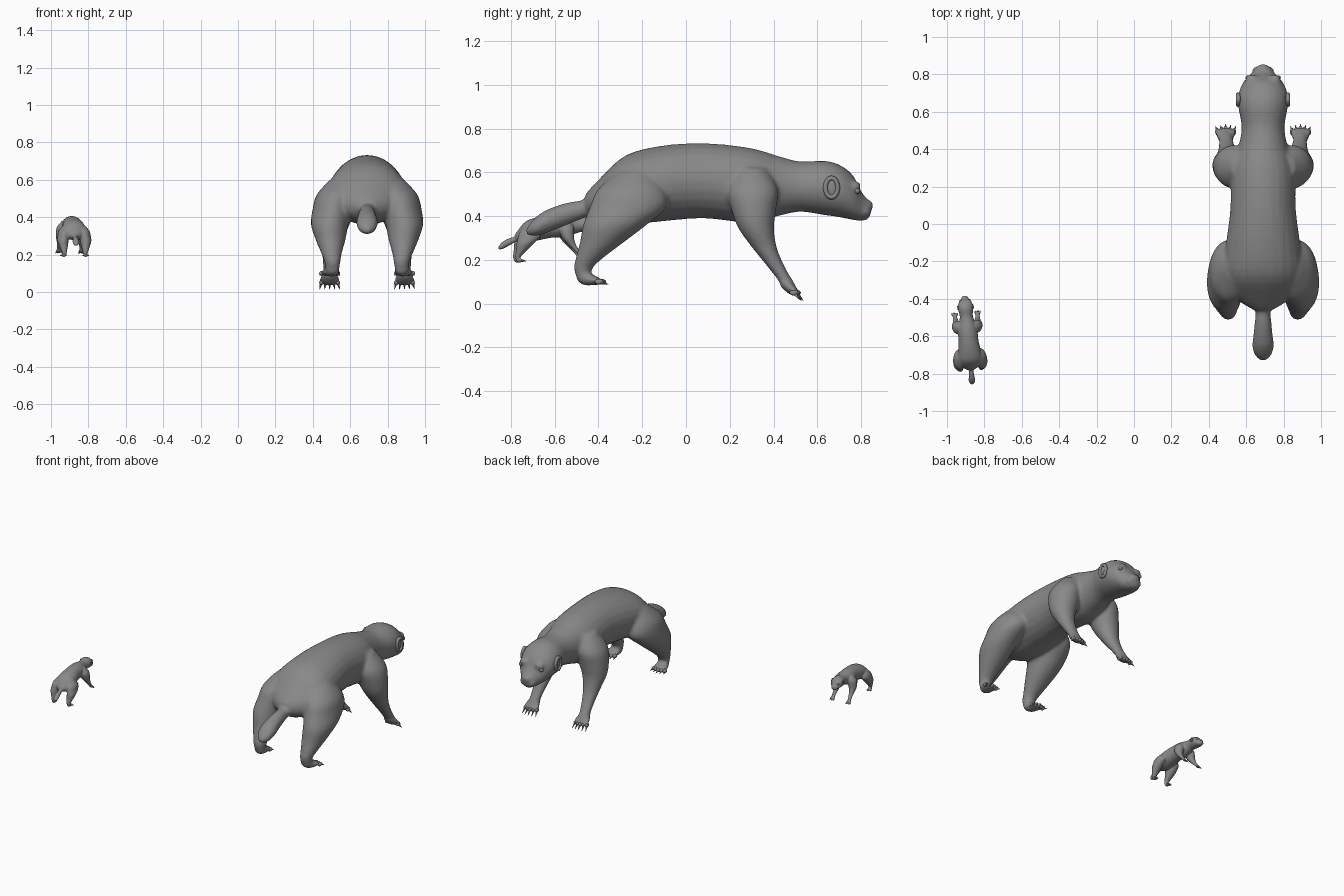
import bpy, bmesh, math
from mathutils import Matrix, Vector

if "Cube" in bpy.data.objects:
    bpy.data.objects.remove(bpy.data.objects["Cube"])

fur = bpy.data.materials.new("grey_fur")
fur.use_nodes = True
GREY = (0.25, 0.25, 0.25, 1)
fur.diffuse_color = GREY
fur.node_tree.nodes["Principled BSDF"].inputs["Base Color"].default_value = GREY


def smooth_path(points, steps=4):
    """Pass a Catmull-Rom spline through every station."""
    p = [Vector(q) for q in points]
    p = [p[0]] + p + [p[-1]]
    out = []
    for a, b, c, d in zip(p, p[1:], p[2:], p[3:]):
        for i in range(steps):
            t = i / steps
            out.append(0.5 * (2 * b + (c - a) * t + (2 * a - 5 * b + 4 * c - d) * t * t
                              + (3 * b - a - 3 * c + d) * t ** 3))
    return out + [p[-1]]


def loft(bm, stations, upright=False, side=1, sides=24):
    """Stations are x, y, z, half width, half depth; rings lie flat if upright."""
    rings = []
    for x, y, z, rx, rd in smooth_path(stations):
        ring = []
        for i in range(sides):
            a = 2 * math.pi * i / sides
            u, v = rx * math.cos(a), rd * math.sin(a)
            ring.append(bm.verts.new((side * x + u, y + (v if upright else 0),
                                      z + (0 if upright else v))))
        rings.append(ring)
    for r, s in zip(rings, rings[1:]):
        for i in range(sides):
            j = (i + 1) % sides
            bm.faces.new((r[i], r[j], s[j], s[i]))
    bm.faces.new(rings[0])
    bm.faces.new(rings[-1])


def ball(bm, centre, size):
    bmesh.ops.create_uvsphere(bm, u_segments=16, v_segments=10, radius=1,
                              matrix=Matrix.Translation(centre) @ Matrix.Diagonal((*size, 1)))


def cone(bm, start, end, radius):
    a, b = Vector(start), Vector(end)
    turn = (b - a).to_track_quat('Z', 'Y').to_matrix().to_4x4()
    bmesh.ops.create_cone(bm, cap_ends=True, segments=8, radius1=radius, radius2=0.001,
                          depth=(b - a).length, matrix=Matrix.Translation((a + b) / 2) @ turn)


parts = []


def finish(bm, name):
    bmesh.ops.recalc_face_normals(bm, faces=bm.faces)
    mesh = bpy.data.meshes.new(name)
    bm.to_mesh(mesh)
    bm.free()
    mesh.materials.append(fur)
    mesh.polygons.foreach_set("use_smooth", [True] * len(mesh.polygons))
    obj = bpy.data.objects.new(name, mesh)
    bpy.context.collection.objects.link(obj)
    parts.append(obj)
    return obj


# Torso, neck and head in one loft: y, top, bottom, half width
outline = [(-.46, .50, .42, .05), (-.40, .565, .38, .14), (-.28, .675, .36, .21),
           (-.12, .72, .375, .20), (.08, .733, .39, .175), (.29, .712, .37, .17),
           (.42, .675, .40, .13), (.52, .65, .42, .115), (.63, .653, .405, .133),
           (.70, .635, .395, .13), (.76, .59, .383, .105), (.80, .515, .378, .068),
           (.83, .475, .385, .045), (.845, .455, .41, .03)]
body = bmesh.new()
loft(body, [(0, y, (t + b) / 2, w, (t - b) / 2) for y, t, b, w in outline])

# Tail
loft(body, [(0, -.38, .46, .05, .05), (0, -.46, .435, .04, .042), (0, -.56, .405, .048, .052),
            (0, -.65, .37, .057, .052), (0, -.70, .345, .045, .036), (0, -.73, .33, .015, .012)])

# Legs and paws
for s in (-1, 1):
    loft(body, [(.11, -.23, .60, .09, .09), (.165, -.25, .52, .105, .155),
                (.185, -.265, .44, .107, .175), (.20, -.325, .36, .10, .145),
                (.195, -.385, .28, .08, .10), (.19, -.44, .21, .056, .063),
                (.185, -.47, .16, .042, .042), (.185, -.463, .10, .035, .03)], True, s)
    loft(body, [(.185, -.495, .125, .028, .025), (.19, -.46, .113, .04, .03),
                (.195, -.42, .107, .05, .022), (.195, -.385, .10, .045, .013)], False, s)
    loft(body, [(.10, .30, .62, .07, .07), (.15, .305, .52, .10, .115),
                (.17, .31, .42, .10, .10), (.185, .322, .34, .083, .08),
                (.19, .362, .25, .058, .055), (.195, .418, .16, .042, .038),
                (.20, .465, .09, .035, .032), (.20, .475, .065, .03, .025)], True, s)
    loft(body, [(.20, .43, .105, .03, .025), (.20, .465, .08, .048, .032),
                (.20, .495, .06, .056, .024), (.20, .512, .05, .05, .014)], False, s)

    # Brow, cheek and muzzle forms
    ball(body, (s * .06, .775, .535), (.035, .025, .025))
    ball(body, (s * .028, .82, .42), (.03, .025, .025))
ball(body, (0, .835, .45), (.034, .022, .024))
skin = finish(body, "body")
remesh = skin.modifiers.new("blend", 'REMESH')
remesh.mode = 'VOXEL'
remesh.voxel_size = 0.011
remesh.use_smooth_shade = True
relax = skin.modifiers.new("relax", 'SMOOTH')
relax.factor = 0.5
relax.iterations = 5

for s, label in ((-1, "right"), (1, "left")):
    # Claws and toes
    for end, y, z, drop in (("front", .505, .05, .035), ("hind", -.385, .10, .012)):
        bm = bmesh.new()
        for i in range(-2, 3):
            x = s * .2 + i * .022
            back = .006 * abs(i)
            ball(bm, (x, y - back, z), (.012, .02, .013))
            cone(bm, (x, y - back, z), (x + i * .005, y + .03 - back, z - drop), .009)
        finish(bm, label + "_" + end + "_claws")

    # Rounded ear rim with a shallow inner cup
    bm = bmesh.new()
    sweep, tube = 20, 8
    loops = []
    for i in range(sweep):
        a = 2 * math.pi * i / sweep
        loops.append([bm.verts.new((s * (.133 + .012 * math.sin(b)),
                                    .665 + (.028 + .011 * math.cos(b)) * math.cos(a),
                                    .53 + (.044 + .011 * math.cos(b)) * math.sin(a)))
                      for b in (2 * math.pi * k / tube for k in range(tube))])
    for r, q in zip(loops, loops[1:] + loops[:1]):
        for k in range(tube):
            n = (k + 1) % tube
            bm.faces.new((r[k], r[n], q[n], q[k]))
    ball(bm, (s * .126, .665, .53), (.012, .03, .045))
    finish(bm, label + "_ear")

    bm = bmesh.new()
    ball(bm, (s * .082, .782, .515), (.013, .013, .013))
    finish(bm, label + "_eye")

# Place the adult, then copy every part for the cub
adult = Matrix.Translation((.69, 0, 0))
cub = (Matrix.Translation((-.885, -.625, .18)) @ Matrix.Rotation(math.radians(5), 4, 'Z')
       @ Matrix.Rotation(math.radians(7), 4, 'X') @ Matrix.Scale(.305, 4))
for obj in list(parts):
    young = obj.copy()
    young.name = "cub_" + obj.name
    bpy.context.collection.objects.link(young)
    young.matrix_world = cub
    obj.name = "adult_" + obj.name
    obj.matrix_world = adult
